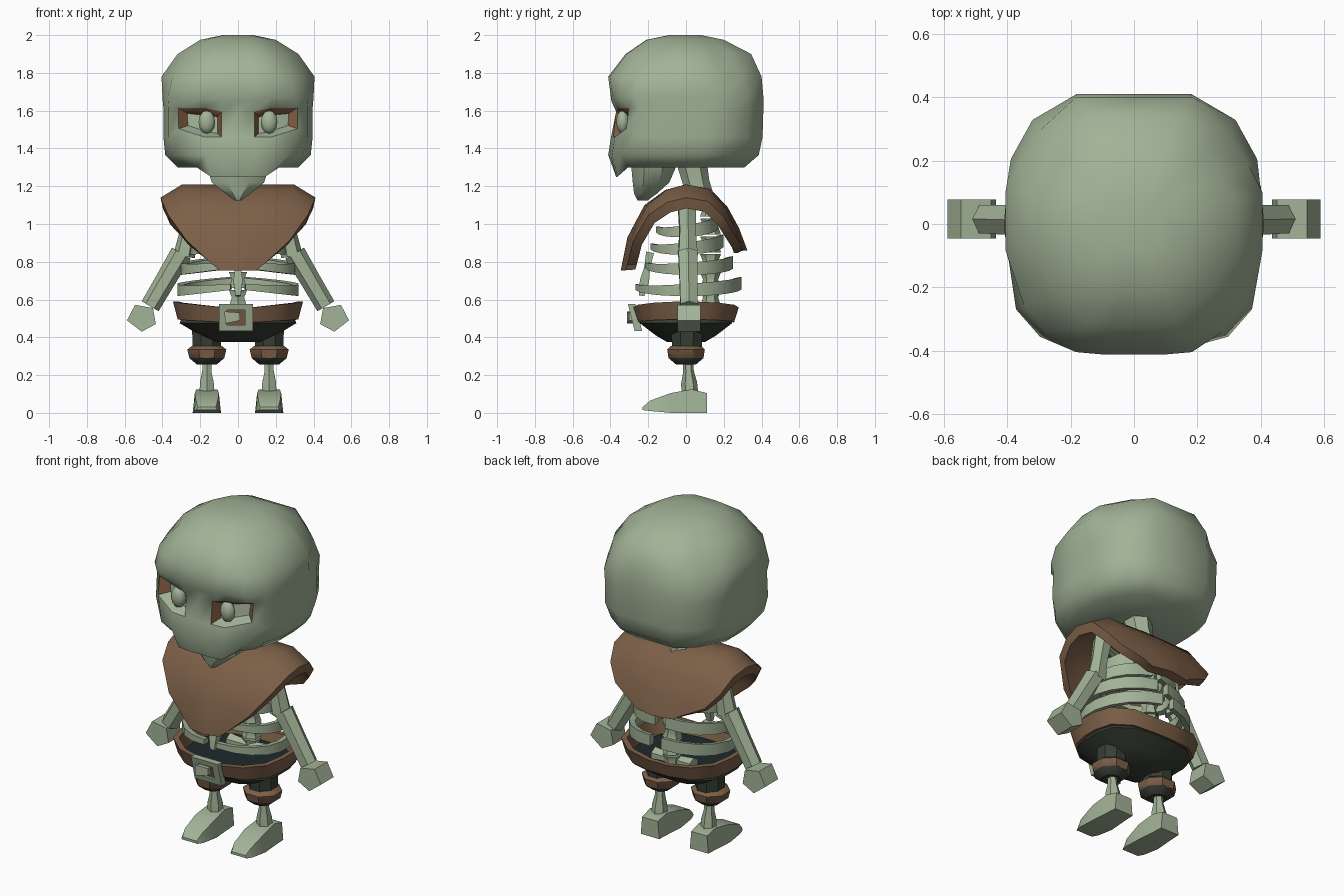
import bpy, bmesh
from math import sin, cos, pi, radians
from mathutils import Vector

if "Cube" in bpy.data.objects:
    bpy.data.objects.remove(bpy.data.objects["Cube"])


def material(name, rgb):
    m = bpy.data.materials.new(name)
    m.use_nodes = True
    m.diffuse_color = (*rgb, 1)
    m.node_tree.nodes["Principled BSDF"].inputs["Base Color"].default_value = (*rgb, 1)
    return m


BONE = material("pale green bone", (0.36, 0.45, 0.31))
BROWN = material("brown cloth", (0.2, 0.115, 0.064))
DARK = material("dark green cloth", (0.038, 0.047, 0.034))
LINING = material("dark teal lining", (0.012, 0.022, 0.025))
SOCKET = material("rust socket", (0.25, 0.115, 0.06))


def finish(name, bm, mats, angle=40):
    bmesh.ops.recalc_face_normals(bm, faces=bm.faces[:])
    me = bpy.data.meshes.new(name)
    bm.to_mesh(me)
    bm.free()
    ob = bpy.data.objects.new(name, me)
    bpy.context.collection.objects.link(ob)
    for m in mats:
        me.materials.append(m)
    bpy.ops.object.select_all(action="DESELECT")
    ob.select_set(True)
    bpy.context.view_layer.objects.active = ob
    bpy.ops.object.shade_smooth_by_angle(angle=radians(angle))


def loft_mesh(rings, closed=False):
    """Bridge equal rings of points, capping the ends or closing the loop."""
    bm = bmesh.new()
    rows = [[bm.verts.new(p) for p in r] for r in rings]
    n = len(rows[0])
    pairs = list(zip(rows, rows[1:])) + ([(rows[-1], rows[0])] if closed else [])
    for a, b in pairs:
        for i in range(n):
            j = (i + 1) % n
            bm.faces.new((a[i], a[j], b[j], b[i]))
    if not closed:
        bm.faces.new(rows[0])
        bm.faces.new(rows[-1])
    bmesh.ops.recalc_face_normals(bm, faces=bm.faces[:])
    return bm


def loft(name, rings, mat=BONE, closed=False, angle=40):
    finish(name, loft_mesh(rings, closed), [mat], angle)


def disc(x, y, z, rx, ry, n=8):
    return [(x + rx * cos(2 * pi * (i + .5) / n), y + ry * sin(2 * pi * (i + .5) / n), z)
            for i in range(n)]


def bone(name, a, b, radii, sides=6):
    """Bar from a to b with its thickness given at even steps."""
    a, b = Vector(a), Vector(b)
    turn = (b - a).to_track_quat("Z", "Y")
    rings = []
    for k, r in enumerate(radii):
        c = a.lerp(b, k / (len(radii) - 1))
        rings.append([c + turn @ Vector(p) for p in disc(0, 0, 0, r, r, sides)])
    loft(name, rings)


# Skull: stacked rounded-square rings (height, half width, front, back, corner fullness)
OUTLINE = [(0, -1), (.22, -1), (.45, -.98), (.74, -.9), (.93, -.68), (1, -.2),
           (1, .25), (.97, .5), (.8, .8), (.45, 1), (0, 1)]
LEVELS = [(1.30, .32, .37, .31, .92), (1.365, .385, .40, .385, .96), (1.46, .395, .385, .405, 1),
          (1.615, .395, .37, .41, 1), (1.67, .40, .395, .41, 1), (1.78, .405, .412, .40, .92),
          (1.90, .32, .32, .345, .88), (1.975, .2, .21, .2, .92), (2.0, .08, .09, .08, 1)]
rings = []
for k, (z, w, front, back, full) in enumerate(LEVELS):
    half = []
    for i, (u, v) in enumerate(OUTLINE):
        f = full if i in (3, 4, 7, 8) else 1
        x, y, h = u * w * f, v * (front if v < 0 else back) * f, z
        if k == 0 and i < 3:
            h -= .05            # upper jaw hangs lower
        if k in (2, 3) and i == 3:
            x, y = x + .022, y + .03    # sockets wrap round the temples
        if k == 2 and i == 3:
            h += .045           # slanted socket
        if k in (1, 2) and i == 0:
            y -= .012           # nose ridge
        if k in (3, 4) and i < 2:
            h -= .02            # frowning brow
        half.append((x, y, h))
    rings.append(half + [(-x, y, h) for x, y, h in half[-2:0:-1]])
bm = loft_mesh(rings)
sockets = []
for f in bm.faces:
    c = f.calc_center_median()
    if c.y < -.3 and 1.49 < c.z < 1.6 and .09 < abs(c.x) < .3:
        sockets.append(f)
# Rust side and top walls; bone-coloured floor and back
walls = bmesh.ops.inset_region(bm, faces=sockets, thickness=.035, depth=-.06)["faces"]
for f in walls:
    f.normal_update()
    f.material_index = 0 if f.normal.z > .6 else 1
finish("skull", bm, [BONE, SOCKET], 50)

for side, s in (("left", 1), ("right", -1)):
    bm = bmesh.new()
    bmesh.ops.create_uvsphere(bm, u_segments=10, v_segments=6, radius=1)
    for v in bm.verts:
        v.co = Vector((s * .165 + v.co.x * .046, -.335 + v.co.y * .035, 1.54 + v.co.z * .062))
    finish(side + "_eyeball", bm, [BONE], 60)

# Lower jaw
loft("lower_jaw", [disc(0, -.17, 1.31, .18, .13), disc(0, -.185, 1.22, .15, .105),
                   disc(0, -.215, 1.16, .07, .065), disc(0, -.23, 1.125, .02, .03)])

# Cowl: a thick cloth arch over the shoulders, pointed at front and back
ARCH = [(-.345, .755, .135), (-.31, .93, .27), (-.22, 1.1, .37), (-.11, 1.18, .40), (0, 1.21, .41),
        (.13, 1.185, .40), (.22, 1.09, .37), (.28, .98, .30), (.325, .86, .17)]
STEPS = (-1, -.72, -.35, 0, .35, .72, 1)
rings = []
for y, z, w in ARCH:
    drop = -.03 if w < .2 else .07 * (w / .41) ** 3
    outer = [(v * w, y * (1 - .1 * abs(v)), z - drop * max(0, abs(v) - .72) / .28) for v in STEPS]
    inner = [(x * .97, py * .84, .78 + (pz - .78) * .84) for x, py, pz in reversed(outer)]
    rings.append(outer + inner)
loft("cowl", rings, BROWN)

# Spine and neck: a stack of waisted vertebrae
COUNT = 7
for k in range(COUNT):
    z = .47 + k * .095
    loft(f"vertebra_{k + 1}", [disc(0, .13, z, .055, .055, 6), disc(0, .13, z + .045, .038, .04, 6),
                               disc(0, .13, z + .085, .055, .055, 6)])
bone("neck", (0, .08, 1.1), (0, .03, 1.33), (.08, .07, .08))

# Ribs: flat hoops, open at the breastbone, sagging at the sides, broader at the back
RIBS = [(.67, .69, .325, .27, .295), (.785, .80, .305, .22, .25),
        (.885, .915, .255, .19, .2), (.975, 1.01, .21, .16, .17)]
for k, (zf, zb, w, yf, yb) in enumerate(RIBS):
    for side, s in (("left", 1), ("right", -1)):
        rings = []
        for i in range(10):
            t = radians(-83 + i * 18.5)
            c, d = cos(t), sin(t)
            y = d * (yf if d < 0 else yb)
            z = zf + (zb - zf) * (d + 1) / 2 - .03 * c
            h = .024 + .009 * d + .008 * c
            rings.append([(s * (c * w - a * c), y - a * d, z + b)
                          for a, b in ((0, -h), (0, h), (.035, h * .8), (.035, -h * .8))])
        loft(f"{side}_rib_{k + 1}", rings)
bone("breastbone", (0, -.235, .62), (0, -.19, .85), (.02, .035, .022, .03), 4)

# Waist: belt hoop over tapering shorts
WAIST = 16


def hoop(z, rx, ry, lift=0):
    pts = []
    for i in range(WAIST):
        t = 2 * pi * (i + .5) / WAIST
        c, d = cos(t), sin(t)
        k = (abs(c) ** 3 + abs(d) ** 3) ** (-1 / 3)
        pts.append((c * k * rx, d * k * ry, z + lift * abs(c)))
    return pts


loft("belt", [hoop(.475, .32, .255, .02), hoop(.55, .345, .28, .04),
              hoop(.55, .315, .25, .04), hoop(.48, .29, .225, .02)], BROWN, closed=True)
bm = loft_mesh([hoop(.5, .3, .235), hoop(.475, .31, .245), hoop(.41, .2, .16), hoop(.375, .13, .1)])
for f in bm.faces:
    f.material_index = 1 if f.normal.z > .9 else 0
finish("shorts", bm, [DARK, LINING])
bone("pelvis", (-.13, .11, .51), (.13, .11, .51), (.045, .03, .045))


# Buckle: leaning square frame with a brown middle and a thick prong
def square(y, r):
    return [(-.01 + a * r, y - b * r * .2, .505 + b * r * .8)
            for a, b in ((-1, -1), (1, -1), (1, 1), (-1, 1))]


loft("buckle", [square(-.25, .09), square(-.29, .09), square(-.29, .048), square(-.25, .048)],
     closed=True)
loft("buckle_inset", [square(-.268, .055), square(-.275, .055)], BROWN)
bone("buckle_prong", (-.07, -.28, .505), (.01, -.28, .51), (.045, .03), 4)

for side, s in (("left", 1), ("right", -1)):
    # Arms
    bone(side + "_collarbone", (s * .03, -.08, 1.1), (s * .24, 0, 1.09), (.03, .022, .03))
    bone(side + "_upper_arm", (s * .23, .005, 1.11), (s * .285, .01, .83), (.055, .048, .058))
    bone(side + "_forearm", (s * .3, .01, .845), (s * .465, .015, .565), (.058, .054, .052), 6)
    fist = ((.45, .555), (.545, .572), (.588, .49), (.51, .43), (.435, .47))
    loft(side + "_hand", [[(s * x, y, z) for x, z in fist] for y in (-.045, .078)], angle=30)

    # Legs
    x = s * .165
    loft(side + "_trouser_leg", [disc(x, .005, .45, .085, .09), disc(x, .005, .33, .08, .085)], DARK)
    bm = loft_mesh([disc(x, 0, .355, .085, .085), disc(x, 0, .335, .112, .108),
                    disc(x, 0, .29, .1, .1), disc(x, 0, .255, .055, .055)])
    for f in bm.faces:
        if f.normal.z < -.5:
            f.material_index = 1
    finish(side + "_cuff", bm, [BROWN, DARK])
    bone(side + "_shin", (x, .01, .28), (x, .02, .1), (.028, .028, .042, .045))

    # Feet: wedges with a tall heel
    FOOT = [(.11, 0, .105, .062), (.03, 0, .125, .066), (-.08, 0, .105, .075),
            (-.19, .01, .065, .068), (-.23, .015, .03, .055)]
    rings = []
    for y, low, high, w in FOOT:
        rings.append([(x + w * a, y, z) for a, z in ((-1, low), (1, low), (.85, high), (-.85, high))])
    loft(side + "_foot", rings, angle=35)
